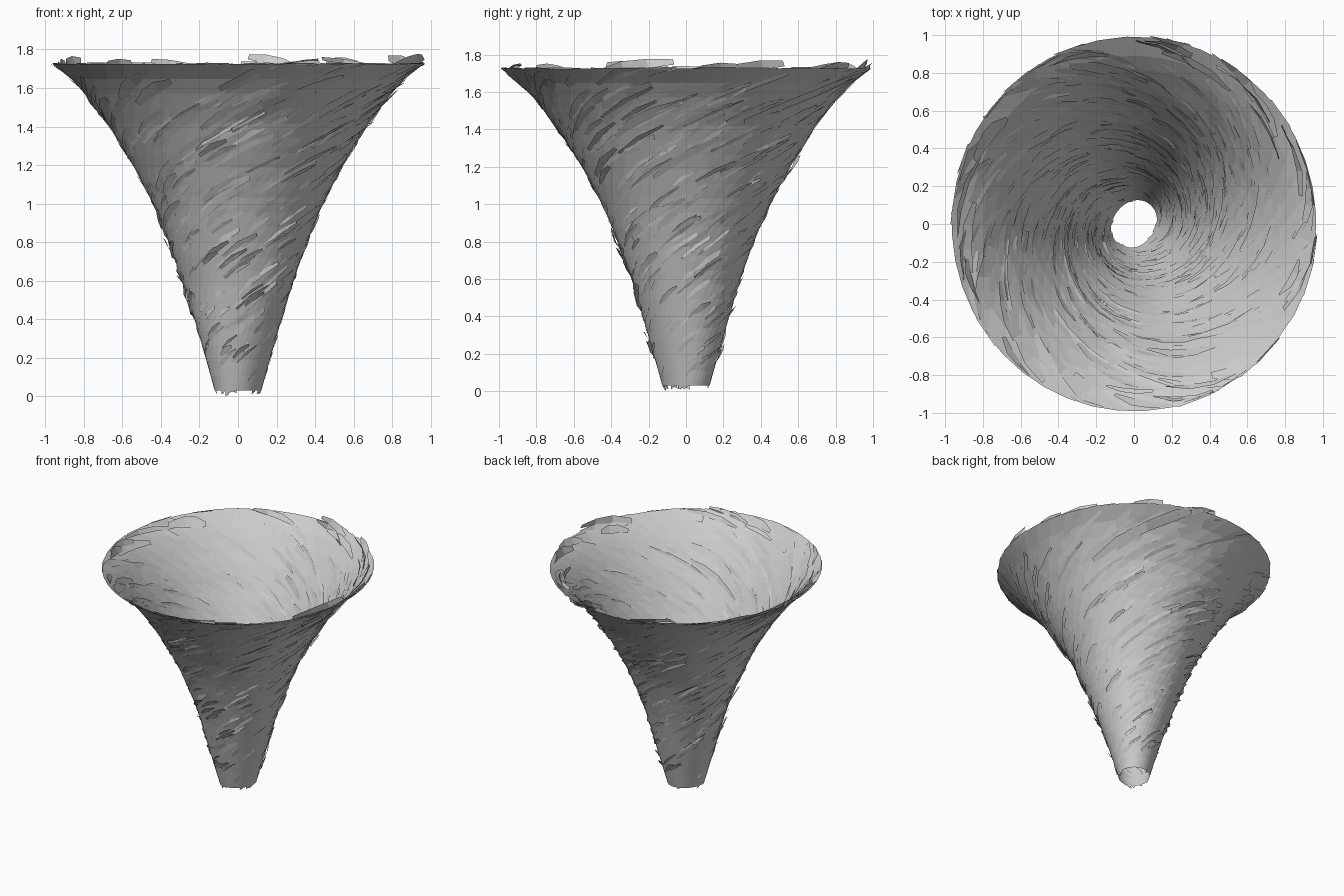
import bpy, bmesh, math, random

if "Cube" in bpy.data.objects:
    bpy.data.objects.remove(bpy.data.objects["Cube"])

random.seed(7)
# funnel profile: (height, radius)
PROFILE = [(0.0, .112), (.03, .122), (.2, .17), (.4, .228), (.6, .288), (.8, .36),
           (1.0, .442), (1.2, .547), (1.4, .668), (1.5, .742), (1.6, .82),
           (1.66, .88), (1.725, .965), (1.8, .985)]
Z0, Z1 = .03, 1.725


def radius(z):
    z = min(max(z, 0), 1.8)
    for (za, ra), (zb, rb) in zip(PROFILE, PROFILE[1:]):
        if z <= zb:
            return ra + (rb - ra) * (z - za) / (zb - za)
    return PROFILE[-1][1]


def point(a, z, lift=0):
    """Point on the funnel at angle a and height z, pushed out by lift."""
    oval = 1 + .1 * max(0, 1 - z / .6) * math.cos(2 * (a - .9))
    r = min(radius(z) * oval + lift, .972)
    z = min(max(z - .3 * lift, 0), 1.785)
    return (r * math.cos(a), r * math.sin(a) * (1 + .016 * z), z)


def finish(bm, name):
    me = bpy.data.meshes.new(name)
    bm.to_mesh(me)
    bm.free()
    ob = bpy.data.objects.new(name, me)
    bpy.context.collection.objects.link(ob)
    return ob


def strip(bm, a, z, length, width, pitch, lift_a, lift_b, flare, steps=3, top=1.785):
    """Narrow plate with blunt ends that climbs round the funnel."""
    prev = None
    for i in range(steps + 1):
        t = i / steps
        w = width * (1 if 0 < i < steps else .55)
        lift = lift_a + (lift_b - lift_a) * t
        pair = [bm.verts.new(point(a, min(z, top), lift)),
                bm.verts.new(point(a - .3 * w / radius(z), min(z + w, top + .004), lift + flare))]
        if prev:
            bm.faces.new((prev[0], pair[0], pair[1], prev[1]))
        prev = pair
        step = length / steps
        a += step * math.cos(pitch) / radius(z)
        z += step * math.sin(pitch) * .9


# main funnel wall, facets twisted round the axis
bm = bmesh.new()
SIDES, ROWS = 44, 22
rings = []
for j in range(ROWS + 1):
    z = Z0 + (Z1 - Z0) * j / ROWS
    rings.append([bm.verts.new(point(2 * math.pi * i / SIDES + .1 * j, z)) for i in range(SIDES)])
for lo, hi in zip(rings, rings[1:]):
    for i in range(SIDES):
        k = (i + 1) % SIDES
        bm.faces.new((lo[i], lo[k], hi[k], hi[i]))
finish(bm, "funnel_wall")

# swirling plates lying on both sides of the wall
bm = bmesh.new()
for n in range(600):
    z = .05 + 1.58 * random.random() ** .65
    r = radius(z)
    pitch = math.radians(50 - 25 * z / 1.7 + random.uniform(-4, 4))
    length = random.uniform(.3, .75) * (.16 + .75 * r)
    width = random.uniform(.02, .05) * (.6 + .6 * r)
    strip(bm, random.uniform(0, 2 * math.pi), z, length, width, pitch,
          random.uniform(-.008, .004), random.uniform(-.008, .008),
          random.uniform(-.008, .008), top=Z1)
finish(bm, "swirl_plates")

# clusters of loose shards that stick out from the wall
bm = bmesh.new()
for n in range(26):
    za, aa = random.uniform(.15, 1.5), random.uniform(0, 2 * math.pi)
    for m in range(4):
        z = za + random.uniform(-.06, .06)
        r = radius(z)
        strip(bm, aa + random.uniform(-.25, .25), z, random.uniform(.2, .45) * (.2 + r),
              random.uniform(.015, .035), math.radians(50 - 25 * z / 1.7), .002,
              random.uniform(.006, .018), random.uniform(-.01, .012), steps=2, top=Z1)
finish(bm, "loose_shards")

# ragged tips along the top rim
bm = bmesh.new()
for n in range(26):
    strip(bm, random.uniform(0, 2 * math.pi), random.uniform(1.63, 1.69),
          random.uniform(.2, .45), random.uniform(.02, .05), math.radians(random.uniform(6, 14)),
          -.015, random.uniform(-.04, .01), random.uniform(-.03, .01), top=1.765)
# long tongues on the back right
for k in range(4):
    strip(bm, .45 + .12 * k, 1.43 + .035 * k, .62, .05, math.radians(24), .004, .02, .01, top=1.76)
finish(bm, "rim_tips")

# small teeth under the bottom opening
bm = bmesh.new()
for n in range(14):
    a = random.uniform(0, 2 * math.pi)
    h = 0 if n == 0 else random.choice((.01, .015, .02))
    bm.faces.new([bm.verts.new(point(a + d, z)) for d, z in
                  ((0, h), (.15, h + .008), (.35, .1), (.1, .1))])
finish(bm, "bottom_teeth")
